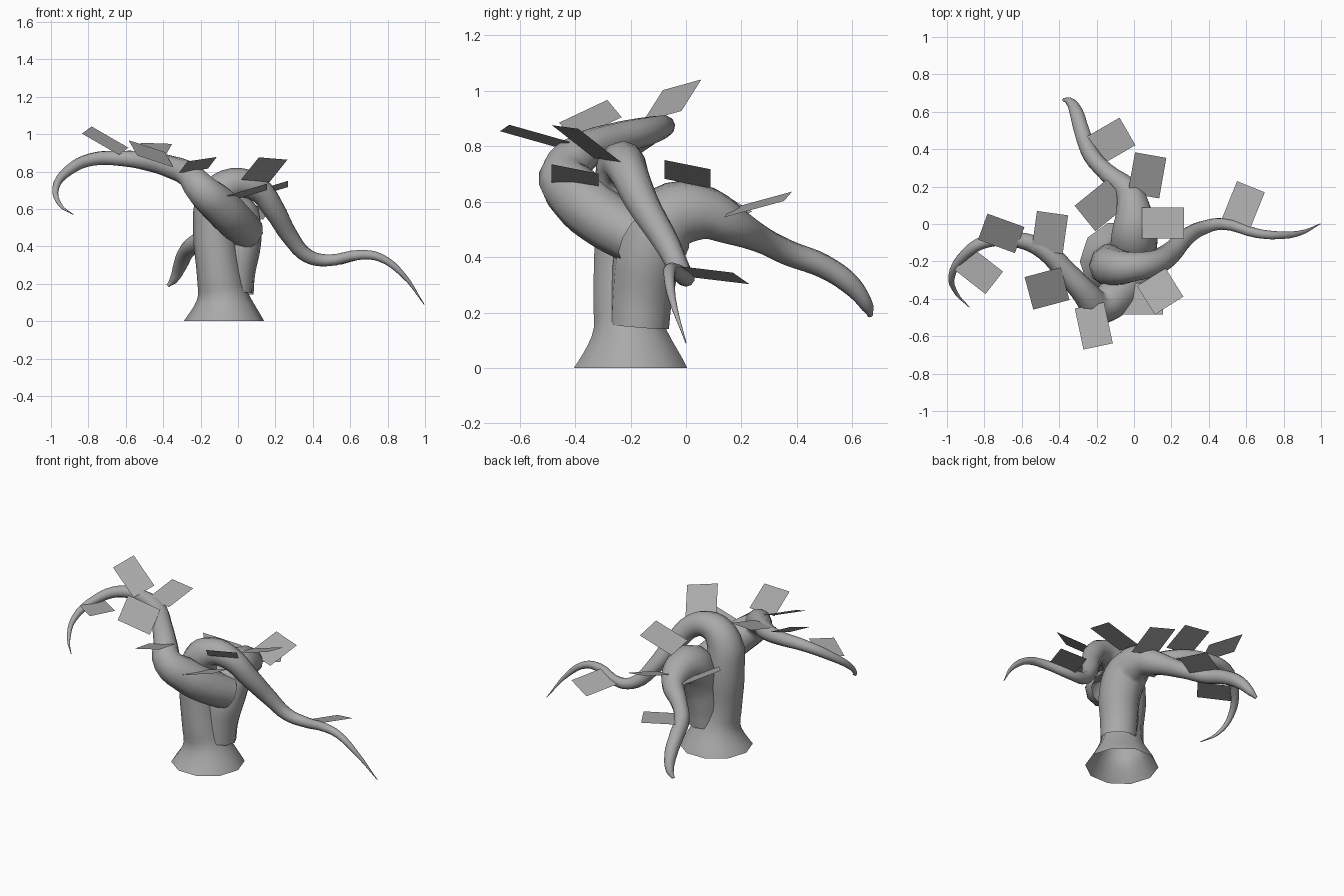
import bpy
from math import radians, cos, sin
from mathutils import Vector

cube = bpy.data.objects.get("Cube")
if cube:
    bpy.data.objects.remove(cube)

GREY = (0.4, 0.4, 0.4, 1)
mat = bpy.data.materials.new("bark grey")
mat.use_nodes = True
mat.diffuse_color = GREY
mat.node_tree.nodes["Principled BSDF"].inputs["Base Color"].default_value = GREY


def link(name, mesh):
    ob = bpy.data.objects.new(name, mesh)
    bpy.context.scene.collection.objects.link(ob)
    mesh.materials.clear()
    mesh.materials.append(mat)
    return ob


def limb(name, points, upright=False):
    """Tapered smooth tube through (x, y, z, radius) points."""
    curve = bpy.data.curves.new(name, "CURVE")
    curve.dimensions = "3D"
    curve.bevel_depth = 1
    curve.bevel_resolution = 3
    curve.resolution_u = 4
    spline = curve.splines.new("BEZIER")
    spline.radius_interpolation = "CARDINAL"
    spline.bezier_points.add(len(points) - 1)
    for bp, (x, y, z, r) in zip(spline.bezier_points, points):
        bp.co = (x, y, z)
        bp.radius = r
        bp.handle_left_type = bp.handle_right_type = "AUTO"
    if upright:
        # keep the root ring level with the ground
        bp = spline.bezier_points[0]
        bp.handle_left_type = bp.handle_right_type = "FREE"
        bp.handle_left = bp.co - Vector((0, 0, 0.03))
        bp.handle_right = bp.co + Vector((0, 0, 0.03))
    temp = bpy.data.objects.new(name + " path", curve)
    bpy.context.scene.collection.objects.link(temp)
    graph = bpy.context.evaluated_depsgraph_get()
    mesh = bpy.data.meshes.new_from_object(temp.evaluated_get(graph))
    bpy.data.objects.remove(temp)
    for p in mesh.polygons:
        p.use_smooth = True
    return link(name, mesh)


# Trunk with flared foot, arching over into the left branch
limb("trunk_and_left_branch", [
    (-.075, -.2, 0, .215), (-.08, -.205, .12, .143), (-.1, -.22, .25, .12),
    (-.125, -.22, .5, .115), (-.11, -.23, .66, .105), (-.02, -.23, .735, .085),
    (.1, -.21, .71, .07), (.19, -.16, .6, .06), (.28, -.07, .45, .047),
    (.37, -.02, .35, .038), (.47, 0, .325, .032), (.66, -.05, .355, .026),
    (.76, -.06, .34, .022), (.88, -.05, .25, .014), (.995, 0, .09, .002)],
    upright=True)

# Branch leaving the front of the trunk and hooking round to the right
limb("right_branch", [
    (.045, -.18, .47, .1), (-.015, -.29, .535, .105), (-.1, -.39, .62, .105),
    (-.19, -.44, .7, .09), (-.26, -.37, .78, .07), (-.36, -.26, .825, .06),
    (-.48, -.14, .855, .052), (-.62, -.085, .87, .042), (-.78, -.09, .865, .035),
    (-.9, -.16, .81, .028), (-.975, -.28, .71, .018), (-.95, -.37, .62, .01),
    (-.88, -.445, .57, .002)])

# Second stem that bends over toward the back
limb("back_branch", [
    (-.025, -.17, .15, .11), (-.02, -.16, .27, .115), (0, -.13, .42, .125),
    (0, -.06, .54, .125), (0, .06, .56, .1), (-.03, .17, .515, .072),
    (-.14, .27, .465, .05), (-.23, .37, .415, .046), (-.28, .5, .365, .043),
    (-.31, .6, .295, .037), (-.345, .655, .22, .023), (-.375, .665, .19, .01)])

# Leaf cards: centre, heading, half length, half width, slope along x and y
LEAVES = [
    (-.13, .44, .425, 30, .11, .085, 0, .04),
    (.07, .26, .59, 80, .11, .085, -.15, .3),
    (-.175, .1, .58, 39, .112, .088, -.5, 0),
    (.155, .005, .7, 0, .113, .083, .3, -.2),
    (.045, -.4, .685, 0, .11, .085, .3, -.2),
    (.14, -.36, .81, 32, .09, .09, .29, -.6),
    (-.215, -.545, .835, -78, .112, .08, .2, -.24),
    (-.465, -.345, .895, 15, .1, .09, -.42, .36),
    (-.45, -.045, .925, 82, .104, .084, 0, .25),
    (-.71, -.05, .965, -20, .105, .074, -.42, .43),
    (-.83, -.25, .805, -38, .105, .076, .15, 0),
    (.585, .1, .335, 68, .107, .08, .2, -.2),
]
for i, (x, y, z, yaw, hl, hw, sx, sy) in enumerate(LEAVES):
    a = radians(yaw)
    u, v = (hl * cos(a), hl * sin(a)), (-hw * sin(a), hw * cos(a))
    verts = []
    for s, t in ((-1, -1), (1, -1), (1, 1), (-1, 1)):
        dx, dy = s * u[0] + t * v[0], s * u[1] + t * v[1]
        verts.append((x + dx, y + dy, z + sx * dx + sy * dy))
    mesh = bpy.data.meshes.new("leaf_card")
    mesh.from_pydata(verts, [], [(0, 1, 2, 3)])
    link("leaf_card_%d" % (i + 1), mesh)
